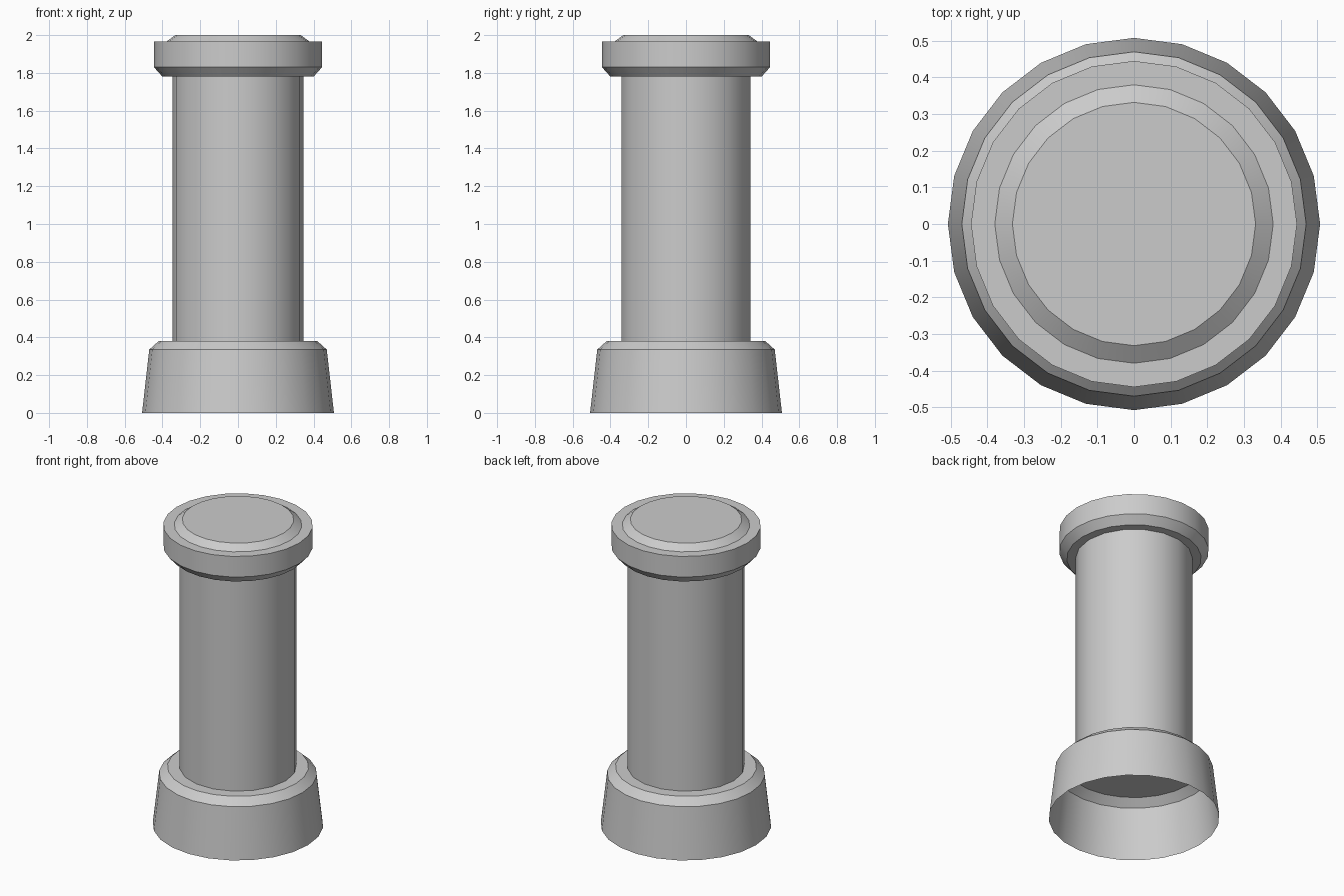
import bpy, bmesh, math

if "Cube" in bpy.data.objects:
    bpy.data.objects.remove(bpy.data.objects["Cube"])


def lathe(name, profile, sides, cap_bottom=False, cap_top=False):
    """Revolve (radius, z) points, listed bottom to top along the outside."""
    bm = bmesh.new()
    rings = []
    for r, z in profile:
        rings.append([bm.verts.new((r * math.cos(2 * math.pi * i / sides),
                                    r * math.sin(2 * math.pi * i / sides), z))
                      for i in range(sides)])
    for low, high in zip(rings, rings[1:]):
        for i in range(sides):
            j = (i + 1) % sides
            bm.faces.new((low[i], low[j], high[j], high[i]))
    if cap_bottom:
        bm.faces.new(rings[0][::-1])
    if cap_top:
        bm.faces.new(rings[-1])
    mesh = bpy.data.meshes.new(name)
    bm.to_mesh(mesh)
    bm.free()
    obj = bpy.data.objects.new(name, mesh)
    bpy.context.collection.objects.link(obj)
    bpy.ops.object.select_all(action='DESELECT')
    obj.select_set(True)
    bpy.context.view_layer.objects.active = obj
    bpy.ops.object.shade_smooth_by_angle(angle=math.radians(30))
    return obj


# Flared foot, open underneath
lathe("base", [(0.508, 0), (0.47, 0.335), (0.42, 0.38), (0.34, 0.38)], 24)

# Plain column, closed at its lower end
lathe("shaft", [(0.348, 0.378), (0.348, 1.78)], 18, cap_bottom=True)

# Collar with chamfered underside and a raised, bevelled lid
lathe("capital", [(0.34, 1.78), (0.40, 1.78), (0.445, 1.83), (0.445, 1.965),
                  (0.38, 1.965), (0.332, 2.0)], 24, cap_top=True)
